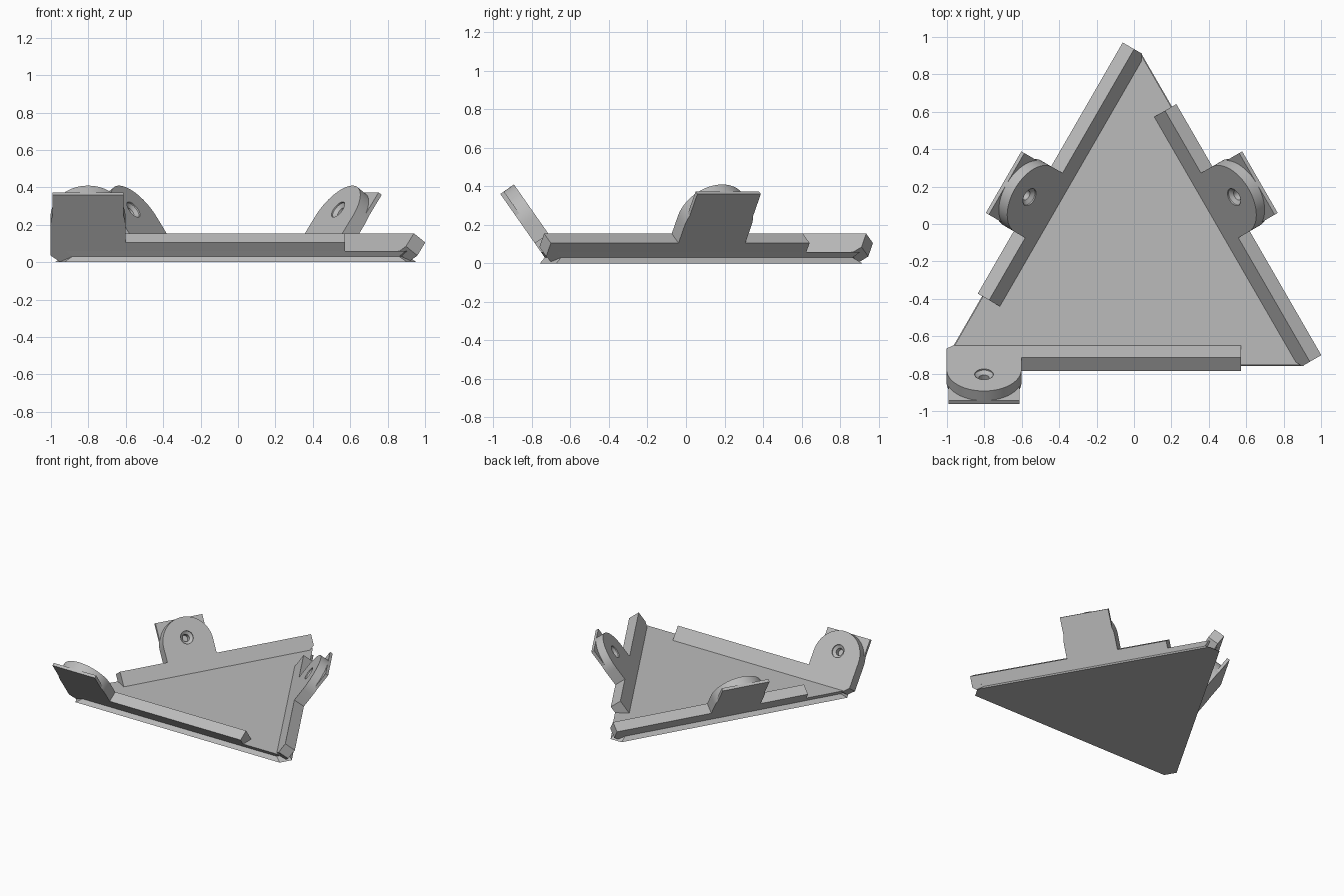
import bpy, bmesh, math
from mathutils import Matrix, Vector

cube = bpy.data.objects.get("Cube")
if cube:
    bpy.data.objects.remove(cube, do_unlink=True)

grey = bpy.data.materials.new("plain grey")
grey.use_nodes = True
grey.diffuse_color = (0.5, 0.5, 0.5, 1)
grey.node_tree.nodes["Principled BSDF"].inputs["Base Color"].default_value = (0.5, 0.5, 0.5, 1)

CENTRE = Vector((-0.012, -0.172, 0))
TILT = math.radians(55)
THICK = 0.086
TAB_R = 0.2
TAB_TOP = 0.311


def make(name, bm, matrix=Matrix()):
    bmesh.ops.recalc_face_normals(bm, faces=bm.faces)
    mesh = bpy.data.meshes.new(name)
    bm.to_mesh(mesh)
    bm.free()
    mesh.materials.append(grey)
    obj = bpy.data.objects.new(name, mesh)
    obj.matrix_world = matrix
    bpy.context.collection.objects.link(obj)
    return obj


def loft(rings):
    """Closed solid through equal rings of points, with flat end caps."""
    bm = bmesh.new()
    loops = [[bm.verts.new(p) for p in ring] for ring in rings]
    n = len(loops[0])
    for a, b in zip(loops, loops[1:]):
        for i in range(n):
            j = (i + 1) % n
            bm.faces.new((a[i], a[j], b[j], b[i]))
    bm.faces.new(loops[0])
    bm.faces.new(loops[-1])
    return bm


def prism(outline, low, high):
    return loft([[(x, y, z) for x, y in outline] for z in (low, high)])


def triangle_ring(inradius, z, cut=0.085):
    """Triangle with its three corners cut off."""
    pts = []
    for deg in (90, 210, 330):
        a = math.radians(deg)
        out = Vector((math.cos(a), math.sin(a), 0))
        side = Vector((-out.y, out.x, 0))
        for sign in (-1, 1):
            p = out * (2 * inradius - cut) + side * sign * cut * math.tan(math.pi / 6 * 2 / 2)
            pts.append(CENTRE + p + Vector((0, 0, z)))
    return pts


def circle(x, y, r, z, n=32):
    return [(x + r * math.cos(i * math.tau / n), y + r * math.sin(i * math.tau / n), z)
            for i in range(n)]


def wall_frame(deg):
    """Frame of a leaning wall: x along it, y up its slope, z through it."""
    a = math.radians(deg)
    out = Vector((math.cos(a), math.sin(a), 0))
    along = Vector((out.y, -out.x, 0))
    up = out * math.cos(TILT) + Vector((0, 0, math.sin(TILT)))
    through = along.cross(up)
    m = Matrix((along, up, through)).transposed().to_4x4()
    m.translation = CENTRE + out * 0.613 + Vector((0, 0, 0.105))
    return m


# Base plate with a V groove round its edge
make("base_plate", loft([triangle_ring(0.586, 0), triangle_ring(0.561, 0.03),
                         triangle_ring(0.5815, 0.06)]))

# Leaning walls, each with a round hinge tab and a square backing plate
for side, deg, tab, end in (("front", -90, 0.79, 0.99),
                            ("left", 30, 0, 0.965),
                            ("right", 150, 0, 0.965)):
    frame = wall_frame(deg)
    arc_y = TAB_TOP - TAB_R
    outline = [(-0.585, -0.126), (-0.585, 0), (tab - TAB_R, 0)]
    for i in range(33):
        a = math.pi * (1 - i / 32)
        outline.append((tab + TAB_R * math.cos(a), arc_y + TAB_R * math.sin(a)))
    if tab + TAB_R < end - 0.01:
        outline += [(tab + TAB_R, 0), (end, 0)]
    outline += [(end, -0.085), (end - 0.05, -0.126)]
    wall = make(side + "_wall", prism(outline, 0, THICK), frame)

    # Countersunk blind hole
    hole = [circle(tab, 0.155, r, z) for r, z in
            ((0.028, 0.025), (0.028, 0.062), (0.05, THICK - 0.008), (0.05, THICK + 0.02))]
    cutter = make("hole_cutter", loft(hole), frame)
    cutter.hide_render = True
    mod = wall.modifiers.new("hole", 'BOOLEAN')
    mod.operation = 'DIFFERENCE'
    mod.solver = 'EXACT'
    mod.object = cutter
    bpy.ops.object.select_all(action='DESELECT')
    wall.select_set(True)
    bpy.context.view_layer.objects.active = wall
    bpy.ops.object.modifier_apply(modifier=mod.name)
    bpy.data.objects.remove(cutter, do_unlink=True)
    bpy.ops.object.shade_smooth_by_angle(angle=math.radians(30))

    x0, x1 = tab - 0.19, tab + 0.19
    make(side + "_backing_plate",
         prism([(x0, 0), (x1, 0), (x1, TAB_TOP), (x0, TAB_TOP)], 0, 0.023), frame)
